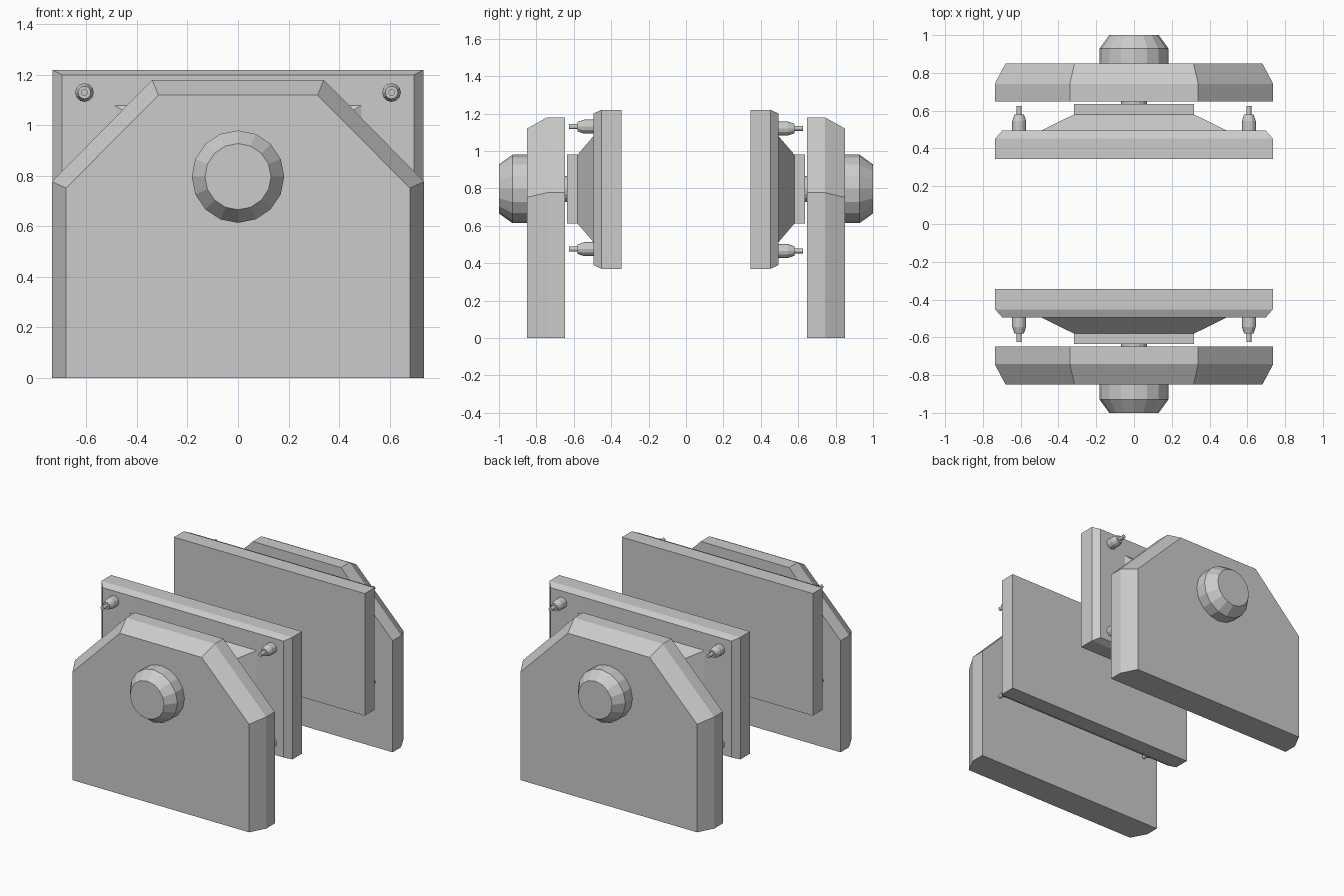
import bpy, bmesh, math

if "Cube" in bpy.data.objects:
    bpy.data.objects.remove(bpy.data.objects["Cube"], do_unlink=True)

grey = bpy.data.materials.new("light_grey")
grey.use_nodes = True
COLOUR = (0.6, 0.6, 0.6, 1.0)
grey.diffuse_color = COLOUR
grey.node_tree.nodes["Principled BSDF"].inputs["Base Color"].default_value = COLOUR

AXIS_Z = 0.797  # height of the shared shaft axis


def loft(name, sections, side):
    """Capped solid through (depth, outline) sections; side -1 is front, 1 is back."""
    bm = bmesh.new()
    rings = [[bm.verts.new((x, side * depth, z)) for x, z in outline]
             for depth, outline in sections]
    for a, b in zip(rings, rings[1:]):
        for i in range(len(a)):
            j = (i + 1) % len(a)
            bm.faces.new((a[i], a[j], b[j], b[i]))
    bm.faces.new(rings[0])
    bm.faces.new(rings[-1])
    bmesh.ops.recalc_face_normals(bm, faces=bm.faces)
    mesh = bpy.data.meshes.new(name)
    bm.to_mesh(mesh)
    bm.free()
    mesh.materials.append(grey)
    obj = bpy.data.objects.new(name, mesh)
    bpy.context.collection.objects.link(obj)
    return obj


def rect(half_x, low, high):
    return [(-half_x, low), (half_x, low), (half_x, high), (-half_x, high)]


def circle(radius, x=0, z=AXIS_Z, sides=16):
    return [(x + radius * math.cos(math.tau * i / sides),
             z + radius * math.sin(math.tau * i / sides)) for i in range(sides)]


def house(half_x, shoulder, half_top, top):
    return [(-half_x, 0), (half_x, 0), (half_x, shoulder),
            (half_top, top), (-half_top, top), (-half_x, shoulder)]


for side, end in ((-1, "front"), (1, "back")):
    # Standing outer plate with chamfered outer edges
    loft(end + "_outer_plate", [(0.648, house(0.737, 0.777, 0.34, 1.18)),
                                (0.742, house(0.737, 0.777, 0.34, 1.18)),
                                (0.85, house(0.68, 0.752, 0.315, 1.12))], side)
    # Round hub on the outside and shaft on the inside
    loft(end + "_hub", [(0.84, circle(0.183)), (0.928, circle(0.183)),
                        (1.0, circle(0.131))], side)
    loft(end + "_shaft", [(0.625, circle(0.07)), (0.66, circle(0.07))], side)
    # Pressing plate with chamfered edges facing the outer plate
    loft(end + "_inner_plate", [(0.345, rect(0.735, 0.37, 1.22)),
                                (0.452, rect(0.735, 0.37, 1.22)),
                                (0.495, rect(0.697, 0.39, 1.2))], side)
    # Flared mounting block
    loft(end + "_mount", [(0.49, rect(0.5, 0.507, 1.085)),
                          (0.58, rect(0.318, 0.612, 0.98)),
                          (0.635, rect(0.318, 0.612, 0.98))], side)
    # Corner pegs with thin pins
    shift = -0.005 * side
    for x, across in ((-0.608, "right"), (0.608, "left")):
        for z, level in ((0.47 + shift, "lower"), (1.125 + shift, "upper")):
            label = f"{end}_{level}_{across}"
            loft(label + "_peg", [(0.485, circle(0.037, x, z, 12)),
                                  (0.545, circle(0.037, x, z, 12)),
                                  (0.58, circle(0.025, x, z, 12))], side)
            loft(label + "_pin", [(0.57, circle(0.013, x, z, 12)),
                                  (0.625, circle(0.013, x, z, 12))], side)
